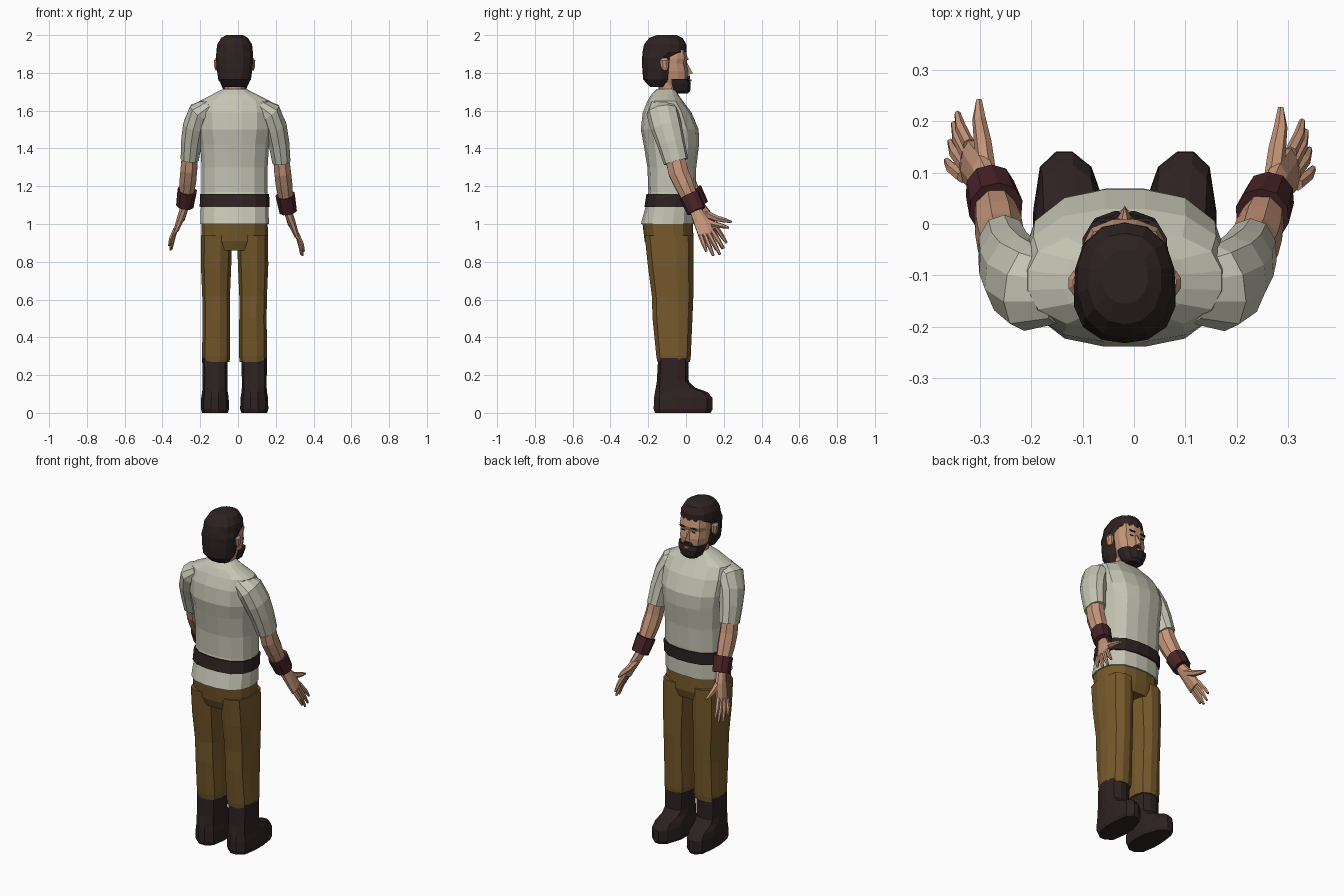
import bpy, bmesh, math
from mathutils import Vector

cube = bpy.data.objects.get("Cube")
if cube:
    bpy.data.objects.remove(cube, do_unlink=True)

CX = -0.018  # body centre line


def material(name, r, g, b):
    m = bpy.data.materials.new(name)
    m.use_nodes = True
    m.diffuse_color = (r, g, b, 1)
    m.node_tree.nodes["Principled BSDF"].inputs["Base Color"].default_value = (r, g, b, 1)
    return m


SHIRT = material("linen", 0.56, 0.56, 0.46)
PANTS = material("ochre cloth", 0.18, 0.1, 0.024)
DARK = material("dark brown", 0.027, 0.016, 0.016)
CUFF = material("oxblood leather", 0.065, 0.017, 0.02)
SKIN = material("skin", 0.56, 0.3, 0.19)


def loft(name, mat, rings, sides=12, power=2.0):
    """Skin rings of (centre, half axis u, half axis v) with flat end caps."""
    bm = bmesh.new()
    loops = []
    for c, u, v in rings:
        loop = []
        for i in range(sides):
            a = math.tau * (i + 0.5) / sides
            ca, sa = math.cos(a), math.sin(a)
            k = (abs(ca) ** power + abs(sa) ** power) ** (-1 / power)
            loop.append(bm.verts.new(c + u * ca * k + v * sa * k))
        loops.append(loop)
    for a, b in zip(loops, loops[1:]):
        for i in range(sides):
            j = (i + 1) % sides
            bm.faces.new((a[i], a[j], b[j], b[i]))
    bm.faces.new(loops[0][::-1])
    bm.faces.new(loops[-1])
    bmesh.ops.recalc_face_normals(bm, faces=bm.faces)
    mesh = bpy.data.meshes.new(name)
    bm.to_mesh(mesh)
    bm.free()
    mesh.materials.append(mat)
    ob = bpy.data.objects.new(name, mesh)
    bpy.context.collection.objects.link(ob)
    return ob


def stack(name, mat, levels, x=CX, sides=14, power=2.6, grow=0.0):
    """Horizontal rings: (z, half width, back y, front y)."""
    return loft(name, mat, [
        (Vector((x, (y0 + y1) / 2, z)), Vector((w + grow, 0, 0)),
         Vector((0, (y1 - y0) / 2 + grow, 0))) for z, w, y0, y1 in levels], sides, power)


def tube(name, mat, points, radii, sides=8, power=2.2):
    """Limb along points, radii are (thickness, width towards the front)."""
    rings = []
    for i, p in enumerate(points):
        t = (points[min(i + 1, len(points) - 1)] - points[max(i - 1, 0)]).normalized()
        v = Vector((0, 1, 0))
        v = (v - t * v.dot(t)).normalized()
        rings.append((p, v.cross(t) * radii[i][0], v * radii[i][1]))
    return loft(name, mat, rings, sides, power)


def wedge(name, mat, points, faces):
    mesh = bpy.data.meshes.new(name)
    mesh.from_pydata(points, [], faces)
    mesh.materials.append(mat)
    ob = bpy.data.objects.new(name, mesh)
    bpy.context.collection.objects.link(ob)


# Torso, belt and hips
stack("shirt", SHIRT, [
    (1.0, .183, -.24, .045), (1.09, .18, -.215, .045), (1.17, .176, -.2, .05),
    (1.3, .176, -.205, .055), (1.42, .183, -.225, .07), (1.5, .197, -.24, .068),
    (1.59, .2, -.23, .03), (1.65, .19, -.205, -.015), (1.685, .12, -.185, -.04),
    (1.715, .062, -.155, -.055)], sides=16)
stack("belt", DARK, [(1.09, .18, -.215, .047), (1.16, .178, -.204, .05)],
      sides=16, grow=.006)
stack("trouser_hips", PANTS, [
    (.86, .16, -.2, .025), (.91, .178, -.22, .04), (1.01, .176, -.232, .038)], sides=16)

# Neck and head
stack("neck", SKIN, [(1.66, .062, -.15, -.045), (1.7, .055, -.145, -.045),
                     (1.77, .055, -.15, -.045)], sides=10)
stack("face", SKIN, [
    (1.71, .05, -.11, -.005), (1.76, .07, -.13, .01), (1.81, .08, -.14, .012),
    (1.85, .082, -.14, .002), (1.875, .085, -.14, .01), (1.92, .08, -.14, .0)], sides=12)
stack("hair", DARK, [
    (1.725, .062, -.19, -.11), (1.765, .088, -.227, -.075), (1.83, .097, -.232, -.062),
    (1.885, .1, -.232, -.05), (1.91, .098, -.23, .003), (1.95, .094, -.222, .002),
    (1.985, .072, -.195, -.018), (2.0, .045, -.155, -.05)], sides=14, power=2.3)
stack("beard", DARK, [
    (1.69, .04, -.065, .01), (1.705, .058, -.085, .023), (1.745, .076, -.1, .026),
    (1.768, .083, -.105, .018)], sides=12)
stack("moustache", DARK, [(1.765, .036, -.02, .023), (1.787, .024, -.02, .021)], sides=8)
stack("lips", SKIN, [(1.755, .015, .01, .028), (1.764, .015, .01, .028)], sides=8, power=4)
wedge("nose", SKIN, [
    (CX - .018, .005, 1.787), (CX + .018, .005, 1.787), (CX, .036, 1.798),
    (CX - .007, .0, 1.865), (CX + .007, .0, 1.865)],
    [(0, 1, 2), (0, 2, 3), (1, 4, 2), (2, 4, 3)])


def build_side(side, s):
    def place(d, y, z):
        # The right arm hangs a little lower, wider and further back
        k = max(0, min(1, (1.6 - z) / .5)) if s > 0 else 0
        return Vector((CX + s * (d + .02 * k), y - .015 * k, z - .03 * k))

    def limb(name, mat, path, radii, **kw):
        tube(f"{side}_{name}", mat, [place(*p) for p in path], radii, **kw)

    # Head details
    x = CX + s * .036
    stack(f"{side}_eye", DARK, [(1.845, .012, .0, .005), (1.85, .012, .0, .005)],
          x=x, sides=6)
    stack(f"{side}_eyebrow", DARK, [(1.868, .02, .004, .012), (1.875, .02, .004, .012)],
          x=x, sides=6)
    stack(f"{side}_ear", SKIN, [
        (1.812, .008, -.12, -.1), (1.83, .015, -.133, -.092), (1.865, .017, -.14, -.09),
        (1.878, .008, -.128, -.1)], x=CX + s * .093, sides=8)

    # Arm
    limb("sleeve", SHIRT, [
        (.13, -.13, 1.625), (.185, -.125, 1.59), (.213, -.102, 1.52),
        (.228, -.075, 1.44), (.237, -.045, 1.345)],
        [(.045, .065), (.063, .085), (.062, .083), (.057, .074), (.05, .066)], sides=10)
    limb("forearm", SKIN, [
        (.236, -.055, 1.38), (.242, -.03, 1.29), (.247, .0, 1.23), (.26, .065, 1.1)],
        [(.044, .055), (.047, .056), (.047, .052), (.033, .036)])
    limb("wrist_cuff", CUFF, [(.251, .03, 1.178), (.263, .07, 1.098)],
         [(.053, .056), (.048, .051)], sides=10)

    # Hand with spread fingers
    limb("palm", SKIN, [(.26, .065, 1.1), (.28, .095, 1.045), (.308, .125, .97)],
         [(.024, .032), (.022, .042), (.014, .046)])
    fingers = {"index": (.326, .215, .9), "middle": (.333, .195, .868),
               "ring": (.34, .16, .862), "little": (.347, .123, .885)}
    for i, (name, tip) in enumerate(fingers.items()):
        base = Vector((.304 + i * .004, .155 - i * .021, .99 - i * .007))
        mid = base.lerp(Vector(tip), .55) + Vector((.004, 0, 0))
        limb(name + "_finger", SKIN, [base, mid, tip],
             [(.012, .013), (.011, .012), (.006, .007)], sides=6)
    limb("thumb", SKIN, [(.268, .09, 1.06), (.277, .16, 1.03), (.284, .205, 1.02),
                         (.284, .242, 1.01)],
         [(.018, .022), (.017, .017), (.013, .013), (.006, .006)], sides=6)

    # Leg and boot
    leg = [(.27, .098, .072, -.152, .022), (.3, .098, .075, -.158, .026),
           (.5, .097, .073, -.178, .035), (.62, .098, .074, -.182, .04),
           (.78, .098, .081, -.203, .04), (.94, .095, .083, -.22, .04)]
    loft(f"{side}_trouser_leg", PANTS, [
        (Vector((CX + s * d, (y0 + y1) / 2, z)), Vector((w, 0, 0)),
         Vector((0, (y1 - y0) / 2, 0))) for z, d, w, y0, y1 in leg], 12, 2.8)
    boot = stack(f"{side}_boot", DARK, [
        (.0, .068, -.165, .13), (.02, .075, -.172, .142), (.08, .073, -.17, .14),
        (.11, .068, -.165, .115), (.135, .066, -.16, .045), (.165, .066, -.155, .015),
        (.29, .068, -.148, .014)], x=CX + s * .104, sides=12, power=3.2)
    for v in boot.data.vertices:  # toes turn out and narrow
        toe = max(0, v.co.y)
        v.co.x += s * .1 * toe + (CX + s * .104 - v.co.x) * toe * 1.5


build_side("left", -1)
build_side("right", 1)
